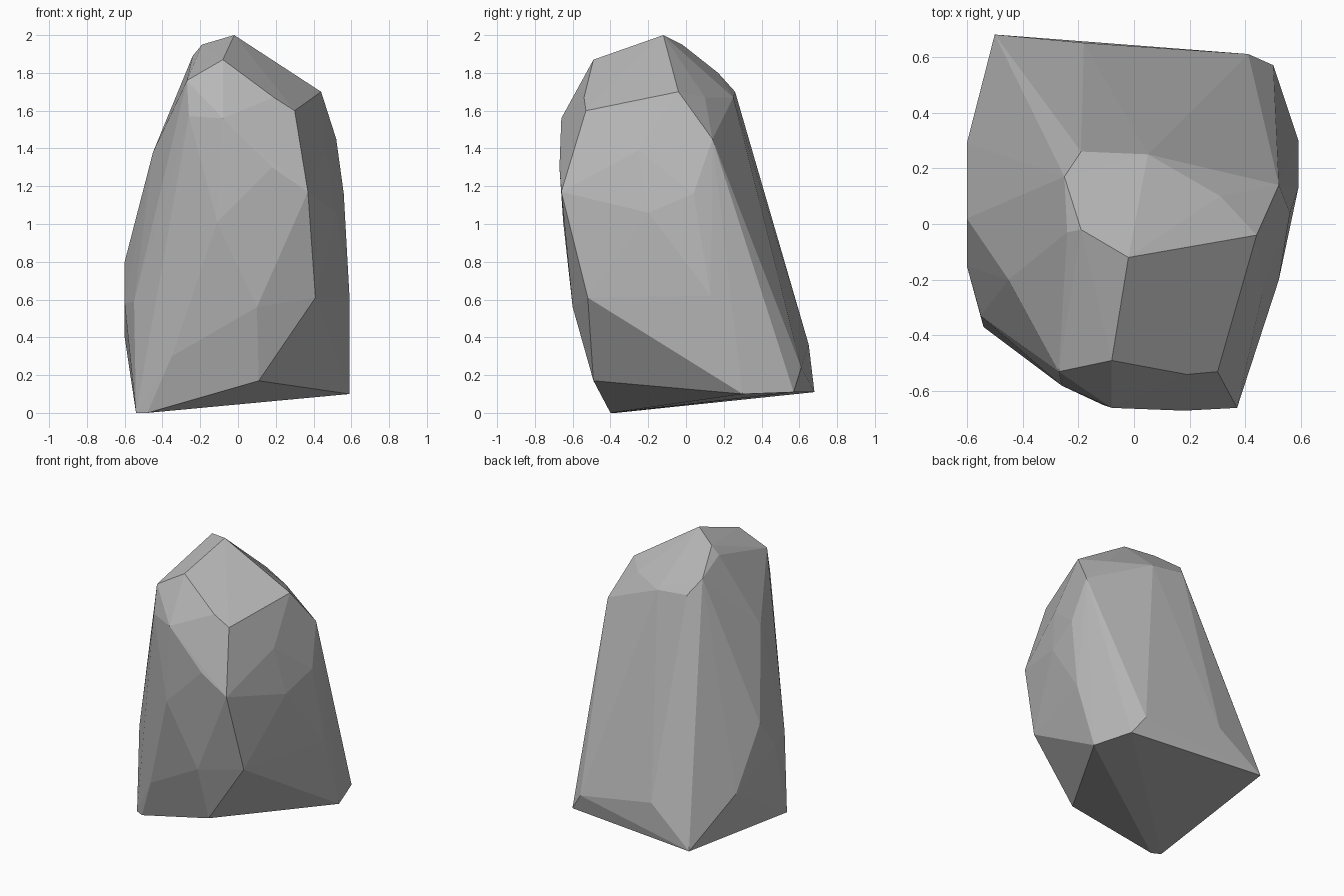
import bpy
import bmesh
from math import radians

# Remove the default cube only
default_cube = bpy.data.objects.get("Cube")
if default_cube:
    bpy.data.objects.remove(default_cube, do_unlink=True)


def make_material(name, color):
    """Flat, matte material shown the same in viewport and render."""
    material = bpy.data.materials.new(name)
    material.use_nodes = True
    material.diffuse_color = color
    shader = material.node_tree.nodes["Principled BSDF"]
    shader.inputs["Base Color"].default_value = color
    shader.inputs["Roughness"].default_value = 0.9
    return material


def make_chiselled_stone(name, corner_groups, material):
    """Wrap a tight faceted skin around the corner points."""
    bm = bmesh.new()
    for group in corner_groups:
        for corner in group:
            bm.verts.new(corner)
    bmesh.ops.convex_hull(bm, input=bm.verts[:], use_existing_faces=False)
    # Drop corners that ended up inside the stone
    loose = [v for v in bm.verts if not v.link_faces]
    bmesh.ops.delete(bm, geom=loose, context="VERTS")
    # Join almost coplanar triangles into broad chipped facets
    bmesh.ops.dissolve_limit(bm, angle_limit=radians(2),
                             verts=bm.verts[:], edges=bm.edges[:])
    bmesh.ops.recalc_face_normals(bm, faces=bm.faces[:])
    mesh = bpy.data.meshes.new(name)
    bm.to_mesh(mesh)
    bm.free()
    mesh.materials.append(material)
    stone = bpy.data.objects.new(name, mesh)
    bpy.context.scene.collection.objects.link(stone)
    return stone


# Crown: peak and the sloping cap behind it
crown = [(-.02, -.12, 2), (-.19, -.02, 1.95), (-.24, -.03, 1.89),
         (-.25, .17, 1.8), (-.19, .26, 1.7), (.05, .25, 1.67),
         (.31, .1, 1.67), (.44, -.04, 1.7)]

# Brow: bevelled slope leaning over the front
brow = [(-.08, -.49, 1.87), (-.27, -.53, 1.76), (.19, -.54, 1.67),
        (.3, -.53, 1.6), (-.08, -.66, 1.56), (-.26, -.58, 1.57),
        (.34, -.44, 1.5)]

# Front belly: bulging face and its lower taper
belly = [(.18, -.67, 1.3), (.37, -.66, 1.17), (-.11, -.65, 1.01),
         (.41, -.52, .61), (.1, -.6, .56), (-.35, -.49, .3)]

# Left flank, steep and nearly flat
left_flank = [(.52, .14, 1.45), (.46, -.25, 1.39), (.56, .04, 1.16),
              (.52, -.2, 1.06), (.59, .13, .62)]

# Right flank, leaning in towards the crown
right_flank = [(-.45, -.2, 1.38), (-.6, .02, .8), (-.6, -.15, .58),
               (-.55, -.33, .59), (-.6, .29, .4)]

# Base: chipped foot, highest at the back
base = [(-.48, -.4, 0), (-.54, -.37, 0), (.11, -.49, .17), (.59, .3, .1),
        (.5, .57, .11), (.41, .61, .24), (-.18, .65, .36), (-.5, .68, .11)]

stone_grey = make_material("stone grey", (0.48, 0.48, 0.48, 1))
make_chiselled_stone("boulder",
                     [crown, brow, belly, left_flank, right_flank, base],
                     stone_grey)
